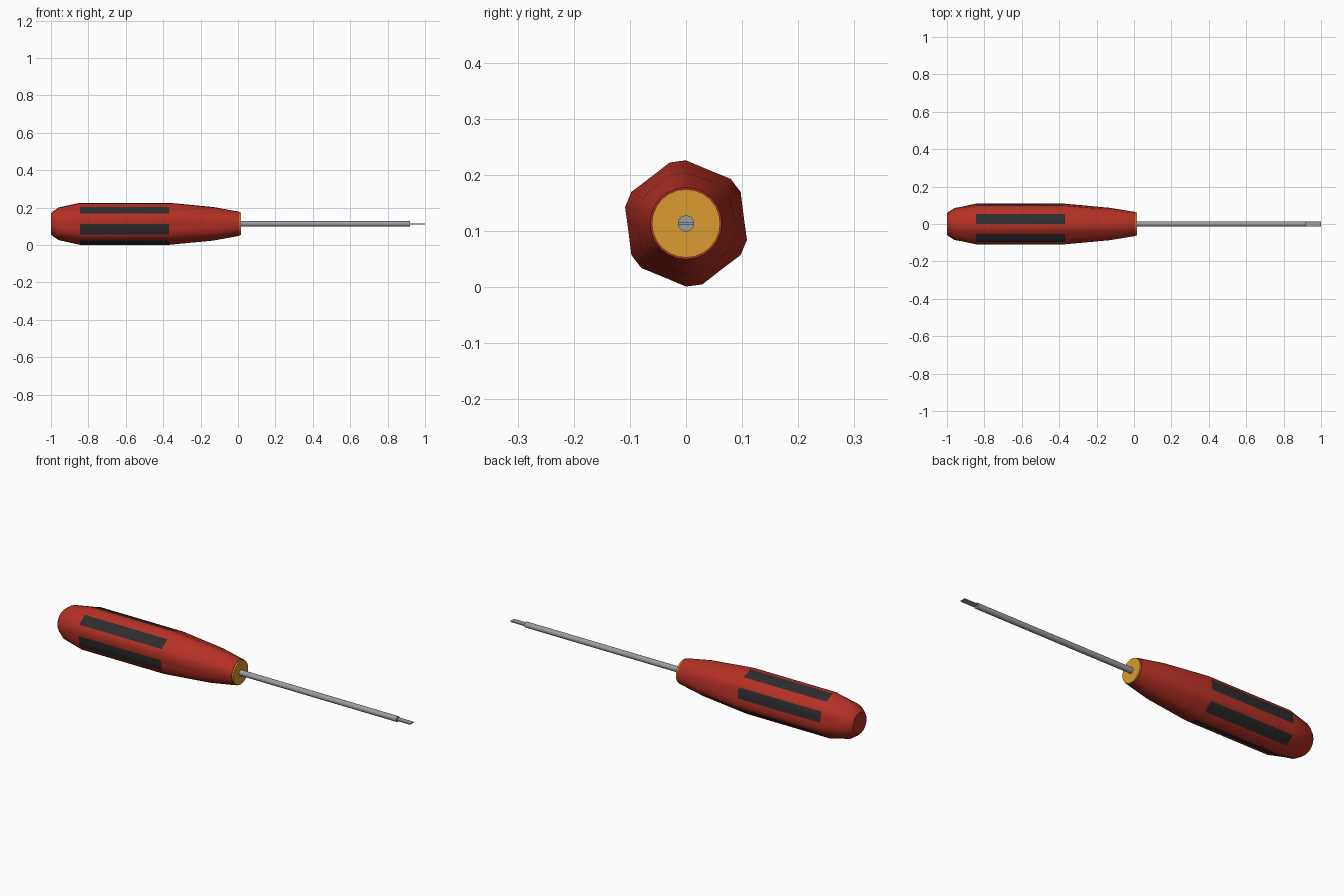
import bpy, bmesh, math

if "Cube" in bpy.data.objects:
    bpy.data.objects.remove(bpy.data.objects["Cube"])

CZ = 0.1135   # height of the tool axis
SEG = 24


def material(name, rgb):
    m = bpy.data.materials.new(name)
    m.diffuse_color = (*rgb, 1)
    m.use_nodes = True
    m.node_tree.nodes["Principled BSDF"].inputs["Base Color"].default_value = m.diffuse_color
    return m


red = material("handle red", (0.46, 0.03, 0.018))
black = material("grip black", (0.026, 0.026, 0.026))
yellow = material("collar yellow", (0.70, 0.33, 0.03))
steel = material("steel grey", (0.33, 0.34, 0.36))


def lathe(name, profile, mats, seg, rule=None):
    """Skin rings (x, radius, lobe depth) along x; six lobes round the axis."""
    bm = bmesh.new()
    rings = []
    for x, r, lobe in profile:
        ring = []
        for i in range(seg):
            a = 2 * math.pi * i / seg
            rr = r + lobe * math.cos(6 * (a - math.radians(37.5)))
            ring.append(bm.verts.new((x, rr * math.cos(a), CZ + rr * math.sin(a))))
        rings.append(ring)
    for k in range(len(rings) - 1):
        for i in range(seg):
            j = (i + 1) % seg
            f = bm.faces.new((rings[k][i], rings[k][j], rings[k + 1][j], rings[k + 1][i]))
            if rule:
                f.material_index = rule(k, i)
    bm.faces.new(rings[0])
    bm.faces.new(rings[-1])
    bmesh.ops.recalc_face_normals(bm, faces=bm.faces)
    return finish(name, bm, mats)


def finish(name, bm, mats):
    me = bpy.data.meshes.new(name)
    bm.to_mesh(me)
    bm.free()
    for m in mats:
        me.materials.append(m)
    ob = bpy.data.objects.new(name, me)
    bpy.context.collection.objects.link(ob)
    bpy.ops.object.select_all(action='DESELECT')
    ob.select_set(True)
    bpy.context.view_layer.objects.active = ob
    bpy.ops.object.shade_smooth_by_angle(angle=math.radians(32))
    return ob


# lobed handle with six dark grip strips in the valleys of the straight section
handle_profile = [(-1.0, 0.056, 0), (-0.99, 0.066, 0), (-0.96, 0.086, 0.001),
                  (-0.845, 0.1085, 0.0056), (-0.37, 0.1085, 0.0056),
                  (-0.13, 0.088, 0.002), (0.008, 0.064, 0)]
lathe("handle", handle_profile, [red, black], SEG,
      lambda k, i: 1 if k == 3 and i % 4 < 2 else 0)

# collar at the mouth of the handle
lathe("collar", [(0.0, 0.061, 0), (0.016, 0.061, 0)], [yellow], SEG)

# round shank
lathe("shank", [(0.01, 0.0145, 0), (0.92, 0.0145, 0)], [steel], 16)

# flat blade tip
bm = bmesh.new()
bmesh.ops.create_cube(bm, size=1)
for v in bm.verts:
    v.co = (0.955 + v.co.x * 0.09, v.co.y * 0.028, CZ + v.co.z * 0.006)
finish("blade", bm, [steel])
